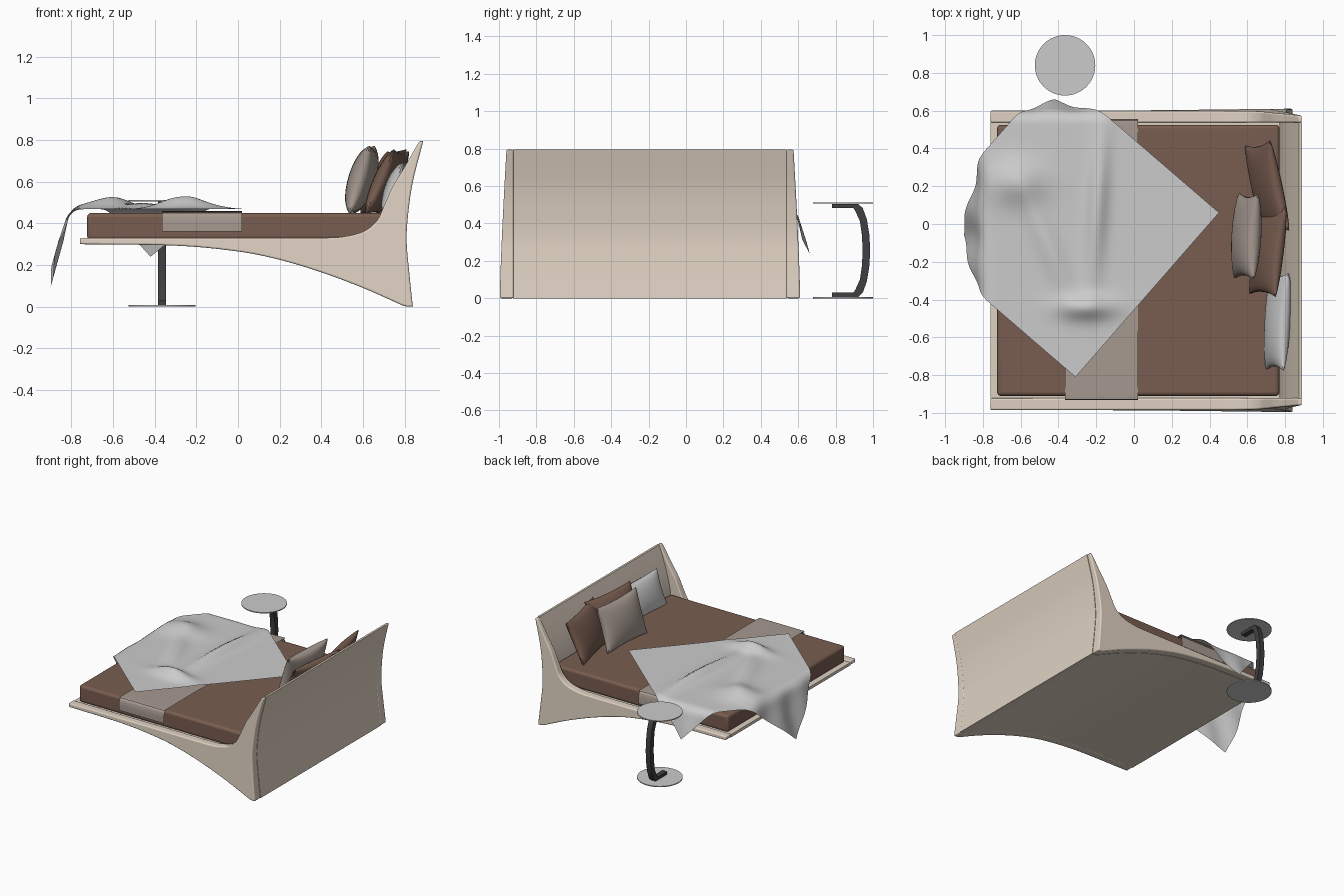
import bpy, bmesh
from math import sin, cos, exp, radians, pi
from mathutils import Vector, Matrix

if "Cube" in bpy.data.objects:
    bpy.data.objects.remove(bpy.data.objects["Cube"])

YC = -0.1925  # bed centre line


def material(name, rgb):
    m = bpy.data.materials.new(name)
    m.diffuse_color = (*rgb, 1)
    m.use_nodes = True
    m.node_tree.nodes["Principled BSDF"].inputs["Base Color"].default_value = m.diffuse_color
    return m


CREAM = material("cream", (0.74, 0.64, 0.54))
BROWN = material("brown", (0.19, 0.11, 0.08))
TAUPE = material("taupe", (0.38, 0.32, 0.28))
DARK = material("dark_metal", (0.05, 0.05, 0.055))


def finish(name, bm, mat=None, bevel=0, segs=3):
    bmesh.ops.recalc_face_normals(bm, faces=bm.faces)
    me = bpy.data.meshes.new(name)
    bm.to_mesh(me)
    bm.free()
    ob = bpy.data.objects.new(name, me)
    bpy.context.collection.objects.link(ob)
    if mat:
        me.materials.append(mat)
    if bevel:
        b = ob.modifiers.new("bevel", 'BEVEL')
        b.width, b.segments, b.limit_method = bevel, segs, 'ANGLE'
        b.angle_limit = radians(40)
    return ob


def smooth_path(pts, n=6):
    # Catmull-Rom curve through 2D points
    p = [Vector(q) for q in pts]
    p = [2 * p[0] - p[1]] + p + [2 * p[-1] - p[-2]]
    out = []
    for i in range(1, len(p) - 2):
        a, b, c, d = p[i - 1:i + 3]
        for k in range(n):
            t = k / n
            out.append(0.5 * (2 * b + (c - a) * t + (2 * a - 5 * b + 4 * c - d) * t * t
                              + (3 * b - a - 3 * c + d) * t ** 3))
    return out + [p[-2]]


def extrude(name, profile, y0, y1, mat, bevel=0):
    # xz profile between two y limits, each a function of z
    bm = bmesh.new()
    a = [bm.verts.new((x, y0(z), z)) for x, z in profile]
    b = [bm.verts.new((x, y1(z), z)) for x, z in profile]
    bm.faces.new(a)
    bm.faces.new(b[::-1])
    for i in range(len(a)):
        j = (i + 1) % len(a)
        bm.faces.new((a[j], a[i], b[i], b[j]))
    return finish(name, bm, mat, bevel)


# bed frame: sweeping underside and back shared by shell and side panels
bottom = smooth_path([(-0.76, 0.30), (-0.3, 0.293), (0, 0.265), (0.2, 0.225), (0.4, 0.165),
                      (0.6, 0.09), (0.79, 0.006)])
back = smooth_path([(0.84, 0.0), (0.822, 0.17), (0.81, 0.32), (0.818, 0.45), (0.84, 0.6), (0.89, 0.795)])
wing = smooth_path([(0.872, 0.795), (0.845, 0.75), (0.80, 0.67), (0.74, 0.57), (0.70, 0.48),
                    (0.665, 0.41), (0.60, 0.36), (0.5, 0.335), (0.4, 0.33)])
inner = smooth_path([(0.874, 0.795), (0.835, 0.68), (0.80, 0.56), (0.78, 0.46), (0.77, 0.36)])


def outer(z):
    return 0.803 - 0.036 * (z / 0.8) ** 1.3


for side, s in (("left", -1), ("right", 1)):
    extrude(side + "_side_panel", bottom + [Vector((0.81, 0))] + back + wing + [Vector((-0.76, 0.33))],
            lambda z: YC + s * 0.73, lambda z: YC + s * outer(z), CREAM, 0.008)
extrude("headboard_and_base", bottom + [Vector((0.81, 0))] + back + inner
        + [Vector((0.77, 0.322)), Vector((-0.76, 0.322))],
        lambda z: YC - 0.731, lambda z: YC + 0.731, CREAM)


def box(name, lo, hi, mat, bevel, segs=3):
    bm = bmesh.new()
    bmesh.ops.create_cube(bm, size=1)
    for v in bm.verts:
        v.co = [lo[i] + (v.co[i] + 0.5) * (hi[i] - lo[i]) for i in range(3)]
    return finish(name, bm, mat, bevel, segs)


# mattress and bed runner
box("mattress", (-0.725, -0.91, 0.32), (0.77, 0.525, 0.45), BROWN, 0.02, 4)


def runner():
    path = smooth_path([(-0.932, 0.36), (-0.93, 0.42), (-0.915, 0.45), (-0.86, 0.458), (-0.2, 0.457),
                        (0.48, 0.458), (0.535, 0.45), (0.55, 0.42), (0.555, 0.36)])
    bm = bmesh.new()
    rows = [[bm.verts.new((x, y, z)) for y, z in path] for x in (-0.365, 0.02)]
    for i in range(len(path) - 1):
        bm.faces.new((rows[0][i], rows[1][i], rows[1][i + 1], rows[0][i + 1]))
    return finish("bed_runner", bm, TAUPE)


runner()


# blanket: a square cloth turned about 45 degrees, draped over two bed edges
def fold(d, r=0.07, lean=1.3):
    # distance past the edge -> (outward, down)
    arc = min(d, r * lean) / r
    rest = max(0, d - r * lean)
    return r * sin(arc) + rest * cos(lean), r * (1 - cos(arc)) + rest * sin(lean)


def bump(x, y, cx, cy, sx, sy, h):
    return h * exp(-((x - cx) / sx) ** 2 - ((y - cy) / sy) ** 2)


def blanket():
    n = 56
    R, B, T = Vector((0.45, 0.06)), Vector((-0.31, -0.81)), Vector((-0.42, 0.81))
    bm = bmesh.new()
    grid = []
    for i in range(n + 1):
        row = []
        for j in range(n + 1):
            x, y = R + (B - R) * i / n + (T - R) * j / n
            z = 0.468
            z += bump(x, y, -0.20 + 0.06 * y, 0.1, 0.05, 0.38, 0.045)   # long ridge
            z += bump(x, y, -0.25, -0.44, 0.15, 0.06, 0.055)            # front crease
            z += bump(x, y, -0.62, 0.22, 0.15, 0.11, 0.05)              # corner hump
            z += bump(x, y, -0.5 - 0.4 * y, -0.1, 0.07, 0.3, 0.03)      # side ridge
            dx, dy = max(0, -0.755 - x), max(0, y - 0.535)
            if dx or dy:
                ox, hx = fold(dx)
                oy, hy = fold(dy)
                z -= (hx * hx + hy * hy) ** 0.5
                x = max(x, -0.755) - ox - 0.012 * sin(y * 22) * min(1, dx * 5)
                y = min(y, 0.535) + oy + 0.01 * sin(x * 25) * min(1, dy * 5)
            row.append(bm.verts.new((x, y, z)))
        grid.append(row)
    for i in range(n):
        for j in range(n):
            bm.faces.new((grid[i][j], grid[i + 1][j], grid[i + 1][j + 1], grid[i][j + 1]))
    return finish("blanket", bm)


blanket()


# pillows: two bulged sheets joined at a pinched seam
def pillow(name, loc, w, h, t, tilt, yaw, mat=None, n=18):
    bm = bmesh.new()
    for s in (-1, 1):
        g = []
        for i in range(n + 1):
            row = []
            for j in range(n + 1):
                u, v = -cos(pi * i / n), -cos(pi * j / n)
                bulge = max(0, (1 - u * u) * (1 - v * v)) ** 0.42
                row.append(bm.verts.new((s * bulge * t / 2,
                                         u * w / 2 * (1 - 0.08 * (1 - v * v)),
                                         v * h / 2 * (1 - 0.08 * (1 - u * u)))))
            g.append(row)
        for i in range(n):
            for j in range(n):
                bm.faces.new((g[i][j], g[i + 1][j], g[i + 1][j + 1], g[i][j + 1]))
    bmesh.ops.remove_doubles(bm, verts=bm.verts, dist=1e-5)
    bm.transform(Matrix.Translation(loc) @ Matrix.Rotation(radians(yaw), 4, 'Z')
                 @ Matrix.Rotation(radians(tilt), 4, 'Y'))
    return finish(name, bm, mat)


pillow("front_pillow", (0.595, -0.065, 0.61), 0.45, 0.34, 0.13, 17, -3, TAUPE)
pillow("brown_pillow_right", (0.705, 0.19, 0.595), 0.49, 0.33, 0.11, 24, 12, BROWN)
pillow("brown_pillow_left", (0.71, -0.14, 0.60), 0.48, 0.34, 0.11, 24, -7, BROWN)
pillow("grey_pillow", (0.76, -0.515, 0.565), 0.52, 0.27, 0.11, 20, -3)


# side table: two discs joined by a bowed flat bar
def disc(name, z):
    bm = bmesh.new()
    bmesh.ops.create_cone(bm, cap_ends=True, segments=64, radius1=0.16, radius2=0.16, depth=0.007,
                          matrix=Matrix.Translation((-0.365, 0.84, z)))
    return finish(name, bm)


disc("table_foot", 0.0035)
disc("table_top", 0.509)
half = [(0.78, 0.007), (0.92, 0.007), (0.945, 0.03), (0.967, 0.09), (0.98, 0.17), (0.985, 0.256)]
half_in = [(0.945, 0.256), (0.94, 0.17), (0.93, 0.10), (0.905, 0.045), (0.895, 0.03), (0.78, 0.03)]
flip = [(y, 0.512 - z) for y, z in half[:-1]][::-1]
flip_in = [(y, 0.512 - z) for y, z in half_in[1:]][::-1]
bm = bmesh.new()
face = bm.faces.new([bm.verts.new((-0.385, y, z)) for y, z in half + flip + flip_in + half_in])
ext = bmesh.ops.extrude_face_region(bm, geom=[face])
bmesh.ops.translate(bm, vec=(0.04, 0, 0), verts=[e for e in ext["geom"] if isinstance(e, bmesh.types.BMVert)])
finish("table_post", bm, DARK)

# smooth shading that keeps hard edges
for ob in bpy.context.collection.objects:
    ob.select_set(True)
    bpy.context.view_layer.objects.active = ob
bpy.ops.object.shade_smooth_by_angle(angle=radians(35))
